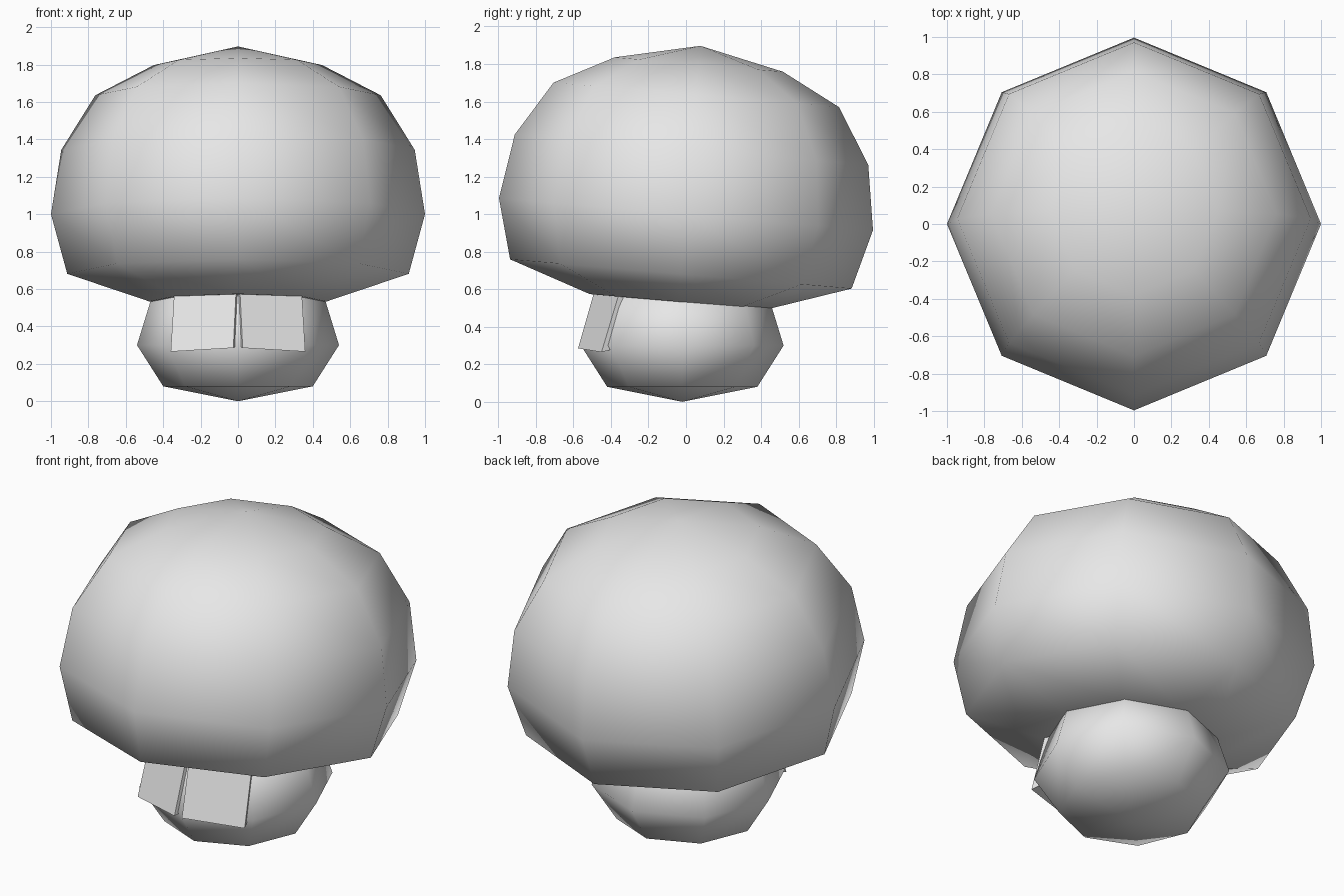
import bpy, bmesh, math
from mathutils import Vector

cube = bpy.data.objects.get("Cube")
if cube:
    bpy.data.objects.remove(cube, do_unlink=True)

grey = bpy.data.materials.new("plain grey")
grey.use_nodes = True
grey.diffuse_color = (0.8, 0.8, 0.8, 1)
for node in grey.node_tree.nodes:
    if node.type == 'BSDF_PRINCIPLED':
        node.inputs["Base Color"].default_value = grey.diffuse_color


def finish(name, bm, smooth):
    """Turn a bmesh into a named, coloured object."""
    bmesh.ops.recalc_face_normals(bm, faces=bm.faces)
    for face in bm.faces:
        face.smooth = smooth
    mesh = bpy.data.meshes.new(name)
    bm.to_mesh(mesh)
    bm.free()
    mesh.materials.append(grey)
    obj = bpy.data.objects.new(name, mesh)
    bpy.context.collection.objects.link(obj)
    return obj


def lathe(name, profile, sides=8):
    """Spin a (radius, height) profile from pole to pole."""
    bm = bmesh.new()
    verts = [bm.verts.new((r, 0, z)) for r, z in profile]
    edges = [bm.edges.new(pair) for pair in zip(verts, verts[1:])]
    bmesh.ops.spin(bm, geom=verts + edges, cent=(0, 0, 0), axis=(0, 0, 1),
                   angle=math.tau, steps=sides)
    bmesh.ops.remove_doubles(bm, verts=bm.verts, dist=0.001)
    return finish(name, bm, True)


# Large domed cap, leaning slightly backwards
cap = lathe("cap", [(0, 0.90), (0.45, 0.80), (0.763, 0.638), (0.945, 0.345),
                    (1, 0), (0.913, -0.32), (0.475, -0.468), (0, -0.48)])
cap.location.z = 1
cap.rotation_euler.x = math.radians(-4.9)

# Small rounded head below the cap
head = lathe("head", [(0, 0), (0.40, 0.08), (0.54, 0.30), (0.46, 0.56), (0, 0.75)])
head.location.y = -0.02

# Two slanted front plates, mirrored left and right
for name, side in (("left_plate", 1), ("right_plate", -1)):
    bm = bmesh.new()
    corners = [(0.025, -0.575, 0.285), (0.36, -0.45, 0.265),
               (0.34, -0.35, 0.60), (0.01, -0.485, 0.60)]
    front = bm.faces.new([bm.verts.new((side * x, y, z)) for x, y, z in corners])
    back = bmesh.ops.extrude_face_region(bm, geom=[front], use_keep_orig=True)
    moved = [v for v in back["geom"] if isinstance(v, bmesh.types.BMVert)]
    bmesh.ops.translate(bm, verts=moved, vec=Vector((-side * 0.03, 0.08, 0.02)))
    finish(name, bm, False)
